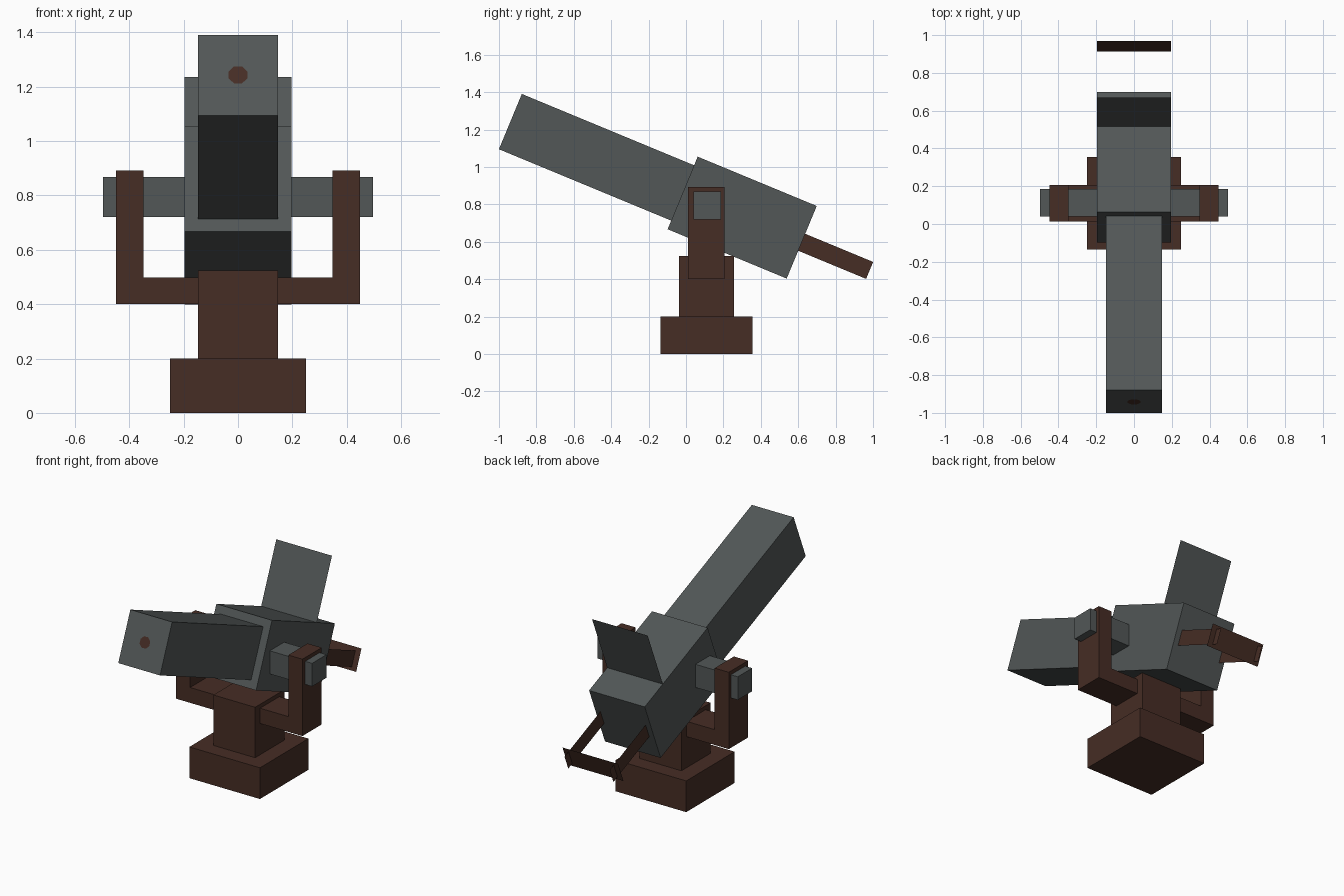
import bpy
import bmesh
import math
from mathutils import Matrix, Vector

if "Cube" in bpy.data.objects:
    bpy.data.objects.remove(bpy.data.objects["Cube"])


def material(name, rgb):
    m = bpy.data.materials.new(name)
    m.diffuse_color = (*rgb, 1)
    m.use_nodes = True
    m.node_tree.nodes["Principled BSDF"].inputs["Base Color"].default_value = m.diffuse_color
    return m


IRON = material("dark_iron", (0.084, 0.095, 0.095))
WOOD = material("dark_wood", (0.061, 0.026, 0.018))

# Gun frame: local y runs from muzzle to rear, tilted down toward the back
GUN = Matrix.Translation((0, -0.939, 1.2425)) @ Matrix.Rotation(math.radians(-22.5), 4, 'X')
WORLD = Matrix.Identity(4)


def finish(name, bm, mat, frame):
    bm.transform(frame)
    mesh = bpy.data.meshes.new(name)
    bm.to_mesh(mesh)
    bm.free()
    mesh.materials.append(mat)
    obj = bpy.data.objects.new(name, mesh)
    bpy.context.collection.objects.link(obj)
    return obj


def box(name, lo, hi, mat, frame=WORLD):
    lo, hi = Vector(lo), Vector(hi)
    bm = bmesh.new()
    bmesh.ops.create_cube(bm, size=1)
    bmesh.ops.scale(bm, vec=hi - lo, verts=bm.verts)
    bmesh.ops.translate(bm, vec=(lo + hi) / 2, verts=bm.verts)
    return finish(name, bm, mat, frame)


def sheet(name, points, mat, frame=GUN):
    bm = bmesh.new()
    bm.faces.new([bm.verts.new(p) for p in points])
    return finish(name, bm, mat, frame)


# Stand: base block, pedestal and fork
box("base", (-0.25, -0.135, 0), (0.25, 0.355, 0.2), WOOD)
box("pedestal", (-0.148, -0.038, 0.2), (0.148, 0.257, 0.523), WOOD)
box("fork_crossbar", (-0.35, 0.012, 0.4), (0.35, 0.207, 0.498), WOOD)
for side, x in (("left", -0.398), ("right", 0.398)):
    box("fork_upright_" + side, (x - 0.05, 0.012, 0.4), (x + 0.05, 0.207, 0.892), WOOD)

# Pivot pin through the fork
box("trunnion", (-0.497, 0.04, 0.72), (0.497, 0.186, 0.868), IRON)

# Barrel and breech
box("barrel", (-0.148, 0, -0.16), (0.148, 1.05, 0.16), IRON, GUN)
box("breech", (-0.197, 0.997, -0.21), (0.197, 1.686, 0.21), IRON, GUN)

# Bore: flat eight-sided spot on the muzzle
bore = [(0.037 * math.cos(a), -0.003, 0.037 * math.sin(a))
        for a in (math.radians(22.5 + 45 * i) for i in range(8))]
sheet("bore", bore, WOOD)

# Shield: thin upright sheet on top of the breech
sheet("rear_shield", [(-0.197, 1.488, 0.2), (0.197, 1.488, 0.2),
                      (0.197, 1.488, 0.61), (-0.197, 1.488, 0.61)], IRON)

# Handle: two thin side arms and a cross plate
for side, x in (("left", -0.16), ("right", 0.16)):
    sheet("handle_arm_" + side, [(x, 1.6, -0.049), (x, 2.079, -0.049),
                                 (x, 2.079, 0.049), (x, 1.6, 0.049)], WOOD)
sheet("handle_plate", [(-0.197, 2.035, -0.07), (0.197, 2.035, -0.07),
                       (0.197, 2.035, 0.07), (-0.197, 2.035, 0.07)], WOOD)
